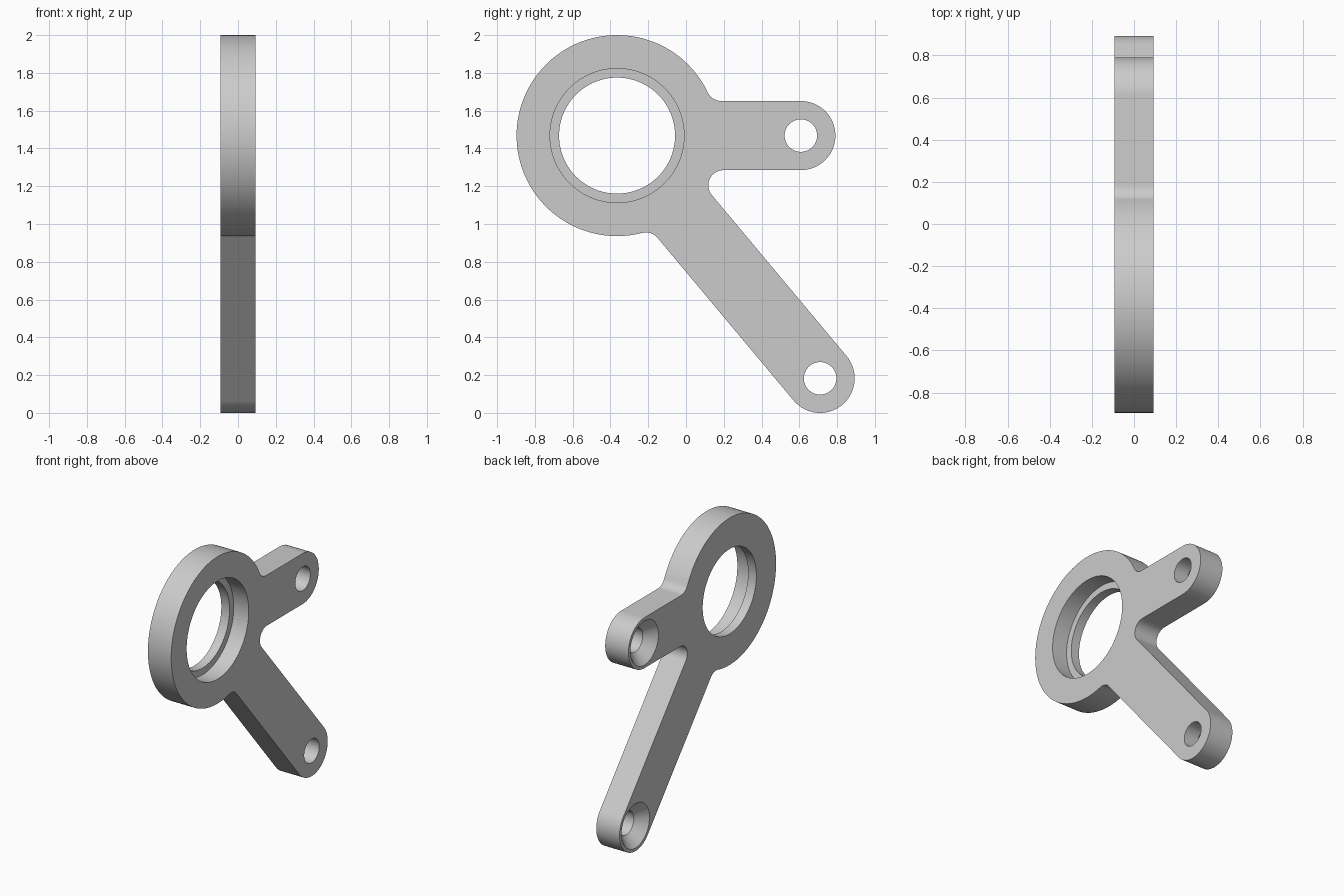
import bpy, bmesh, math
from math import sin, cos, radians

if "Cube" in bpy.data.objects:
    bpy.data.objects.remove(bpy.data.objects["Cube"])

HALF = 0.093                 # half thickness along x
CY, CZ = -0.365, 1.468       # ring centre
R, W, F = 0.532, 0.183, 0.08 # ring radius, arm half width, fillet radius
ARM = (0.973, 0.0)           # upper arm end, relative to ring centre
LEG = (1.075, -1.285)        # lower arm end, relative to ring centre

grey = bpy.data.materials.new("light grey")
grey.diffuse_color = (0.6, 0.6, 0.6, 1)
grey.use_nodes = True
grey.node_tree.nodes["Principled BSDF"].inputs["Base Color"].default_value = grey.diffuse_color


def arc(c, r, a0, a1, n):
    return [(c[0] + r * cos(a0 + (a1 - a0) * i / n),
             c[1] + r * sin(a0 + (a1 - a0) * i / n)) for i in range(n + 1)]


def polar(d, a):
    return (d * cos(a), d * sin(a))


def make_object(name, bm):
    bmesh.ops.recalc_face_normals(bm, faces=bm.faces)
    mesh = bpy.data.meshes.new(name)
    bm.to_mesh(mesh)
    bm.free()
    mesh.materials.append(grey)
    ob = bpy.data.objects.new(name, mesh)
    bpy.context.collection.objects.link(ob)
    return ob


def lathe(name, centre, profile, n=72):
    """Solid turned about the x axis from (x, radius) pairs."""
    bm = bmesh.new()
    rings = [[bm.verts.new((x, CY + centre[0] + r * cos(math.tau * i / n),
                            CZ + centre[1] + r * sin(math.tau * i / n)))
              for i in range(n)] for x, r in profile]
    for a, b in zip(rings, rings[1:]):
        for i in range(n):
            j = (i + 1) % n
            bm.faces.new((a[i], a[j], b[j], b[i]))
    bm.faces.new(rings[0])
    bm.faces.new(rings[-1])
    return make_object(name, bm)


# Plate outline: ring, two round-ended arms, and fillets between them
phi = math.atan2(LEG[1], LEG[0])
alpha = math.asin((W + F) / (R + F))
q, h, t = math.pi / 2, math.pi, math.tau
outline = (
    arc((0, 0), R, alpha, phi - alpha + t, 96)
    + arc(polar(R + F, phi - alpha), F, phi - alpha + h, phi + q, 12)
    + arc(LEG, W, phi - q, phi + q, 40)
    + arc(polar((W + F) / sin(-phi / 2), phi / 2), F, phi + 3 * q, q, 20)
    + arc(ARM, W, -q, q, 40)
    + arc(polar(R + F, alpha), F, 3 * q, h + alpha, 12))

bm = bmesh.new()
verts = [bm.verts.new((-HALF, CY + y, CZ + z)) for y, z in outline]
bmesh.ops.remove_doubles(bm, verts=verts, dist=0.0005)
face = bm.faces.new([v for v in verts if v.is_valid])
ext = bmesh.ops.extrude_face_region(bm, geom=[face])
bmesh.ops.translate(bm, vec=(2 * HALF, 0, 0),
                    verts=[g for g in ext["geom"] if isinstance(g, bmesh.types.BMVert)])
bracket = make_object("bracket_plate", bm)

# Stepped bore in the ring, countersunk screw holes in the arms
out = HALF + 0.05
lip = -HALF + 0.066
sink = [(-out, 0.16), (-HALF, 0.16), (-HALF + 0.074, 0.086), (out, 0.086)]
cutters = [
    lathe("bore_cutter", (0, 0), [(-out, 0.307), (lip, 0.307), (lip, 0.355), (out, 0.355)], 112),
    lathe("upper_hole_cutter", ARM, sink),
    lathe("lower_hole_cutter", LEG, sink)]

bpy.context.view_layer.objects.active = bracket
for cutter in cutters:
    cutter.hide_render = True
    mod = bracket.modifiers.new(cutter.name, 'BOOLEAN')
    mod.operation = 'DIFFERENCE'
    mod.solver = 'EXACT'
    mod.object = cutter
    bpy.ops.object.modifier_apply(modifier=mod.name)
for cutter in cutters:
    bpy.data.objects.remove(cutter)

# Smooth round walls, keep rims sharp
bpy.ops.object.select_all(action='DESELECT')
bracket.select_set(True)
bpy.ops.object.shade_smooth_by_angle(angle=radians(30))
